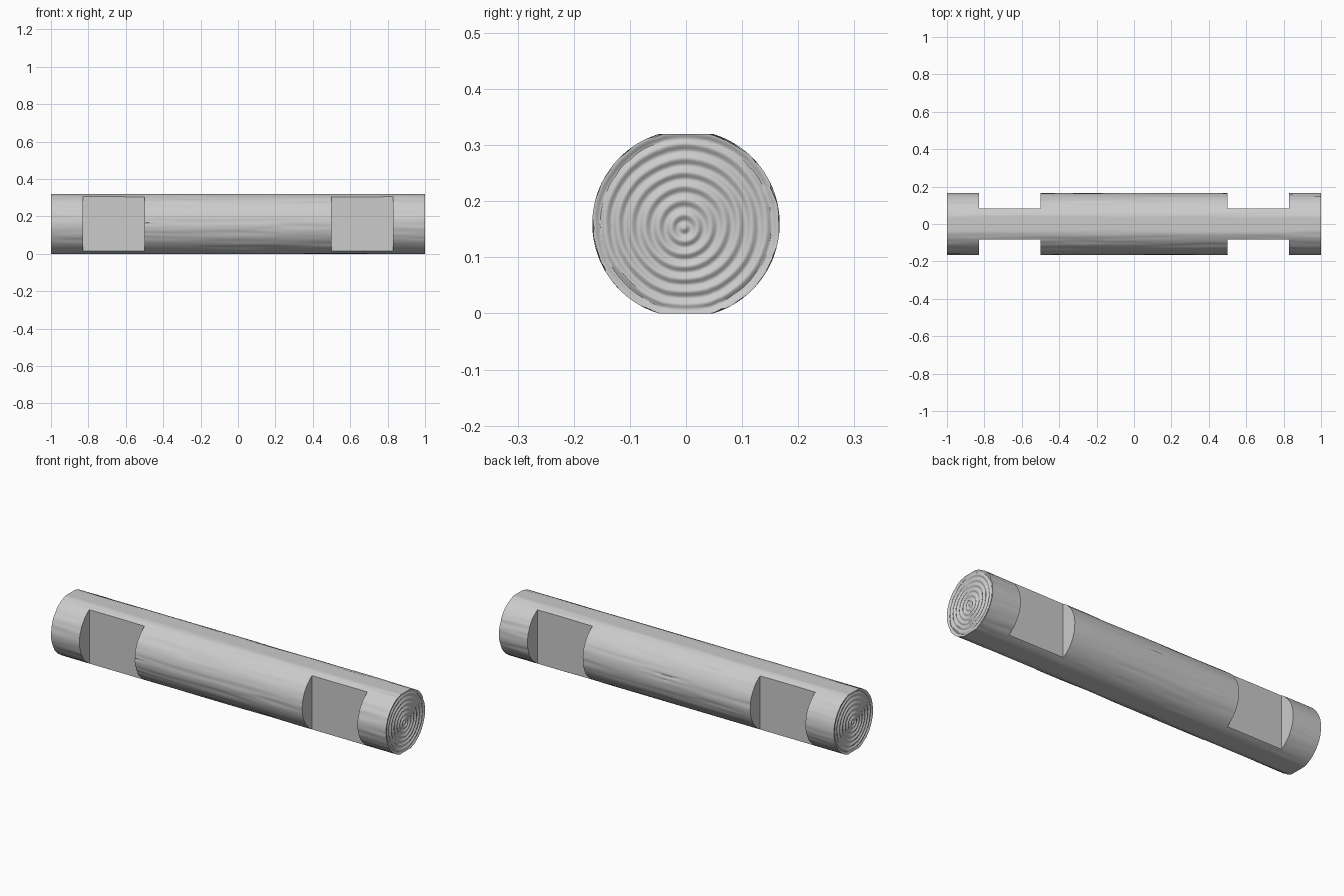
import bpy, bmesh, math
from mathutils import Vector, Matrix, noise

cube = bpy.data.objects.get("Cube")
if cube:
    bpy.data.objects.remove(cube, do_unlink=True)

R, FLAT = 0.167, 0.16      # log radius, half height between the planed flats
SEG, DISC, LONG = 128, 70, 130
PERIOD = R / 7             # spacing of the growth rings

grey = bpy.data.materials.new("plain_grey")
grey.diffuse_color = (0.6, 0.6, 0.6, 1)
grey.use_nodes = True
grey.node_tree.nodes["Principled BSDF"].inputs["Base Color"].default_value = (0.6, 0.6, 0.6, 1)


def make_object(name, bm):
    bmesh.ops.recalc_face_normals(bm, faces=bm.faces)
    mesh = bpy.data.meshes.new(name)
    bm.to_mesh(mesh)
    bm.free()
    mesh.materials.append(grey)
    obj = bpy.data.objects.new(name, mesh)
    bpy.context.collection.objects.link(obj)
    return obj


def bark_radius(x, a):
    """Radius with long shallow grain grooves, trimmed by the two flats."""
    c, s = math.cos(a), math.sin(a)
    grain = noise.noise(Vector((x * 2.5, c * 6, s * 6)))
    crack = noise.noise(Vector((x * 3 + 9, c * 14, s * 14)))
    r = R - 0.004 * max(0, grain) - 0.006 * max(0, crack - 0.25)
    return min(r, FLAT / max(abs(s), 1e-6))


def ring_depth(y, z, t, side):
    """Depth of the growth rings cut into an end face."""
    off = 0.008 * (1 - t)
    r = math.hypot(y + off * 0.4, z + off)
    r += 0.003 * noise.noise(Vector((y * 14, z * 14, side * 5)))
    wave = 0.5 - 0.5 * math.cos(math.tau * r / PERIOD)
    return 0.006 * wave * min(1, (1 - t) * 12)


# Log: end disc, long side and other end disc as one closed skin of loops
loops = [(-1, i / DISC) for i in range(1, DISC)]
loops += [(-1 + 2 * i / LONG, 1) for i in range(LONG + 1)]
loops += [(1, i / DISC) for i in range(DISC - 1, 0, -1)]

bm = bmesh.new()
skin = []
for x, t in loops:
    row = []
    for k in range(SEG):
        a = math.tau * k / SEG
        r = t * bark_radius(x, a)
        y, z = r * math.cos(a), r * math.sin(a)
        inset = ring_depth(y, z, t, x) if t < 1 else 0
        row.append(bm.verts.new((x * (1 - inset), y, z + FLAT)))
    skin.append(row)
for lower, upper in zip(skin, skin[1:]):
    for k in range(SEG):
        n = (k + 1) % SEG
        bm.faces.new((lower[k], lower[n], upper[n], upper[k]))
for row, side in ((skin[0], -1), (skin[-1], 1)):
    tip = bm.verts.new((side * (1 - ring_depth(0, 0, 0, side)), 0, FLAT))
    for k in range(SEG):
        bm.faces.new((row[k], row[(k + 1) % SEG], tip))
log = make_object("notched_log", bm)

# Notches: four blocks cut from front and back near each end
bm = bmesh.new()
for sx in (-1, 1):
    for sy in (-1, 1):
        place = Matrix.Translation((sx * 0.665, sy * 0.232, FLAT))
        bmesh.ops.create_cube(bm, size=1, matrix=place @ Matrix.Diagonal((0.33, 0.3, 0.6, 1)))
cutter = make_object("notch_cutter", bm)
cutter.hide_render = True

cut = log.modifiers.new("notches", 'BOOLEAN')
cut.operation = 'DIFFERENCE'
cut.solver = 'EXACT'
cut.object = cutter
bpy.ops.object.select_all(action='DESELECT')
log.select_set(True)
bpy.context.view_layer.objects.active = log
bpy.ops.object.modifier_apply(modifier=cut.name)
bpy.data.objects.remove(cutter, do_unlink=True)

# Smooth bark with crisp notch and end edges
bpy.ops.object.shade_smooth_by_angle(angle=math.radians(30))
